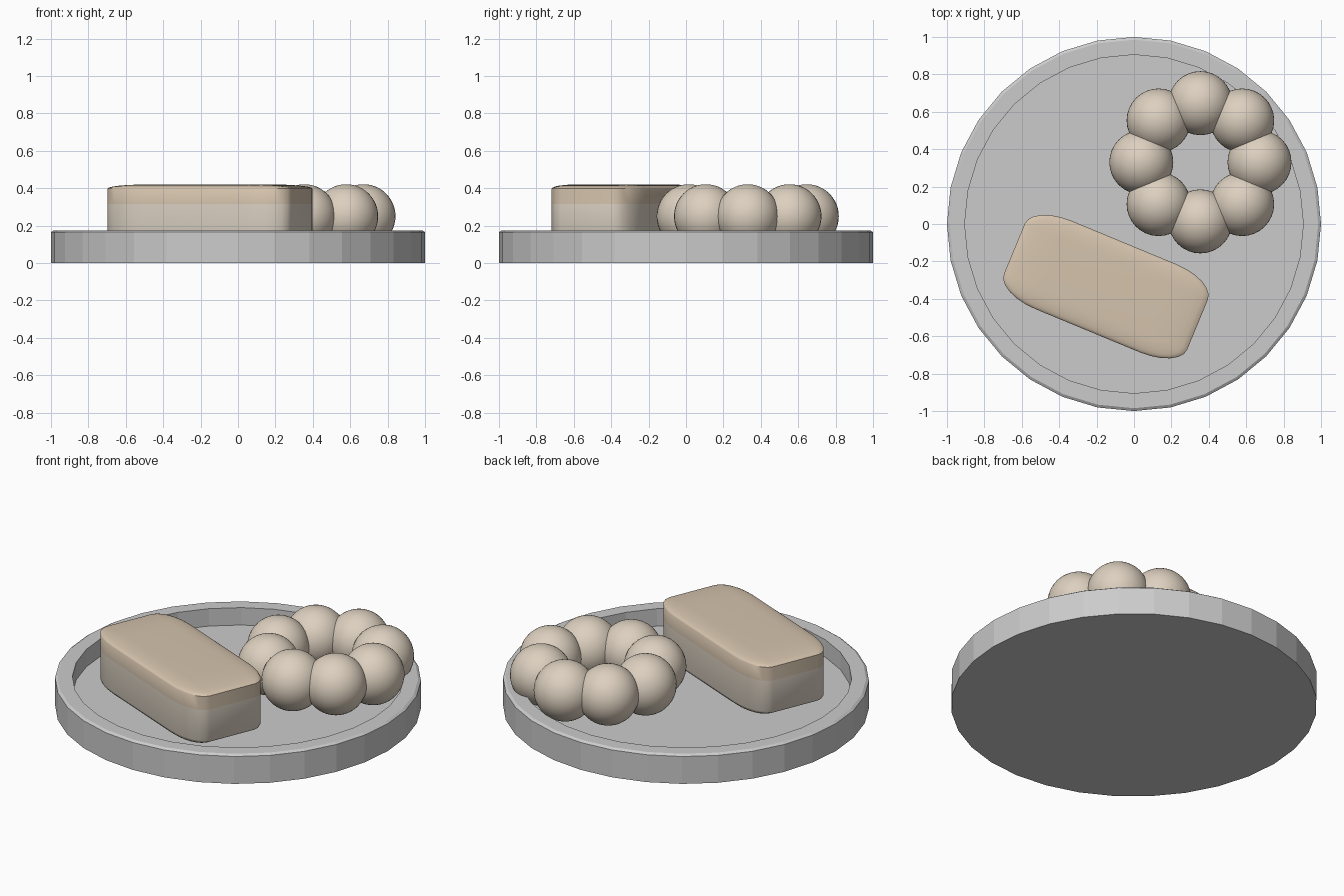
import bpy, bmesh, math

if "Cube" in bpy.data.objects:
    bpy.data.objects.remove(bpy.data.objects["Cube"])


def paint(obj, name, color):
    mat = bpy.data.materials.get(name) or bpy.data.materials.new(name)
    mat.diffuse_color = (*color, 1)
    mat.use_nodes = True
    mat.node_tree.nodes["Principled BSDF"].inputs["Base Color"].default_value = mat.diffuse_color
    obj.data.materials.append(mat)


def finish(bm, name, smooth=True):
    bmesh.ops.recalc_face_normals(bm, faces=bm.faces)
    for f in bm.faces:
        f.smooth = smooth
    mesh = bpy.data.meshes.new(name)
    bm.to_mesh(mesh)
    bm.free()
    obj = bpy.data.objects.new(name, mesh)
    bpy.context.collection.objects.link(obj)
    return obj


# Round tray: lathed profile with a raised, slightly softened rim
SIDES = 32
profile = [(1, 0), (1, 0.165), (0.985, 0.175), (0.905, 0.175), (0.905, 0.07)]
bm = bmesh.new()
rings = [[bm.verts.new((r * math.cos(2 * math.pi * i / SIDES),
                        r * math.sin(2 * math.pi * i / SIDES), z))
          for i in range(SIDES)] for r, z in profile]
for a, b in zip(rings, rings[1:]):
    for i in range(SIDES):
        j = (i + 1) % SIDES
        bm.faces.new((a[i], a[j], b[j], b[i]))
bm.faces.new(rings[0])
bm.faces.new(rings[-1])
finish(bm, "tray", smooth=False)


# Cake bar: two stacked slabs, rounded on the sides and on one end (+1 top, -1 bottom)
def slab(name, z0, z1, rounded_end):
    bm = bmesh.new()
    bmesh.ops.create_cube(bm, size=2)
    edges = [e for e in bm.edges
             if abs(e.verts[0].co.z - e.verts[1].co.z) > 1
             or all(v.co.z * rounded_end > 0 for v in e.verts)]
    bmesh.ops.bevel(bm, geom=edges, offset=0.43, segments=6, profile=0.5,
                    affect='EDGES')
    bmesh.ops.scale(bm, verts=bm.verts, vec=(0.53, 0.255, (z1 - z0) / 2))
    obj = finish(bm, name)
    obj.location = (-0.15, -0.335, (z0 + z1) / 2)
    obj.rotation_euler.z = math.radians(-22.5)
    return obj


paint(slab("bar_base", 0.08, 0.315, -1), "cream", (0.72, 0.65, 0.55))
paint(slab("bar_topping", 0.315, 0.42, 1), "brown", (0.67, 0.55, 0.42))

# Ring of eight dough balls
for i in range(8):
    a = i * math.pi / 4
    bm = bmesh.new()
    bmesh.ops.create_uvsphere(bm, u_segments=32, v_segments=24, radius=0.171)
    ball = finish(bm, f"dough_ball_{i + 1}")
    ball.location = (0.355 + 0.316 * math.cos(a), 0.33 + 0.316 * math.sin(a), 0.25)
    paint(ball, "dough", (0.72, 0.63, 0.52))

# Keep crisp edges where the slabs meet
for obj in bpy.context.scene.objects:
    obj.select_set(obj.name.startswith("bar"))
bpy.context.view_layer.objects.active = bpy.data.objects["bar_base"]
bpy.ops.object.shade_smooth_by_angle(angle=math.radians(40))
